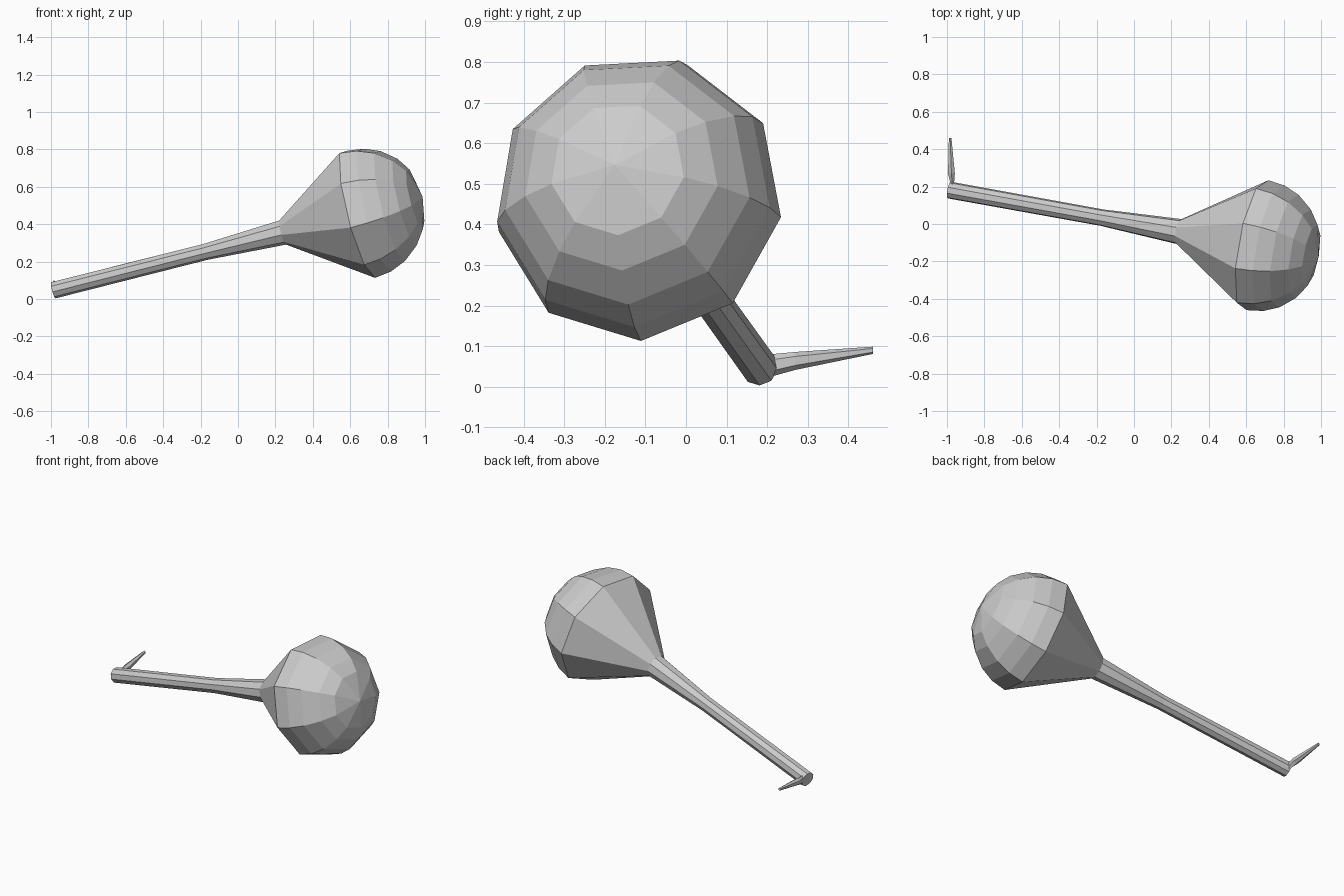
import bpy, bmesh
from math import sin, cos, radians, tau
from mathutils import Vector

if "Cube" in bpy.data.objects:
    bpy.data.objects.remove(bpy.data.objects["Cube"])


def loft(name, rings, pole=None):
    """Skin a list of vertex rings; close with a flat cap or a pole point."""
    bm = bmesh.new()
    loops = [[bm.verts.new(p) for p in ring] for ring in rings]
    n = len(loops[0])
    for a, b in zip(loops, loops[1:]):
        for i in range(n):
            j = (i + 1) % n
            bm.faces.new((a[i], a[j], b[j], b[i]))
    bm.faces.new(loops[0][::-1])
    if pole is None:
        bm.faces.new(loops[-1])
    else:
        tip = bm.verts.new(pole)
        for i in range(n):
            bm.faces.new((loops[-1][i], loops[-1][(i + 1) % n], tip))
    bmesh.ops.recalc_face_normals(bm, faces=bm.faces)
    mesh = bpy.data.meshes.new(name)
    bm.to_mesh(mesh)
    bm.free()
    obj = bpy.data.objects.new(name, mesh)
    bpy.context.collection.objects.link(obj)
    return obj


# Tilted axis shared by the stem and the bulb
start = Vector((-0.987, 0.181, 0.048))
bulb_centre = Vector((0.645, -0.114, 0.46))
axis = (bulb_centre - start).normalized()
up = (Vector((0, 0, 1)) - axis * axis.z).normalized()
side = up.cross(axis)
SIDES = 9
R = 0.358


def ring(centre, r):
    pts = []
    for i in range(SIDES):
        a = radians(273) + tau * i / SIDES
        pts.append(centre + side * (r * cos(a)) + up * (r * sin(a)))
    return pts


def at_x(x):
    return start + axis * ((x - start.x) / axis.x)


# Stem: slim tube flaring to the neck
neck = ring(at_x(0.24), 0.069)
loft("stem", [ring(start, 0.046), ring(at_x(-0.175), 0.045), neck])

# Bulb: straight cone, then a faceted dome
dome = [ring(bulb_centre + axis * (R * cos(radians(a))), R * sin(radians(a)))
        for a in (90, 75, 60, 43, 28)]
loft("bulb", [neck] + dome, pole=bulb_centre + axis * R)

# Spike: small tapered prong at the stem end (centre, half width, half height)
prong = [((-0.971, 0.205, 0.052), 0.009, 0.028),
         ((-0.976, 0.27, 0.064), 0.021, 0.022),
         ((-0.983, 0.46, 0.09), 0.008, 0.009)]
loft("spike", [[Vector(c) + Vector((w * cos(tau * i / 6 + tau / 12), 0, h * sin(tau * i / 6 + tau / 12)))
                for i in range(6)] for c, w, h in prong])
